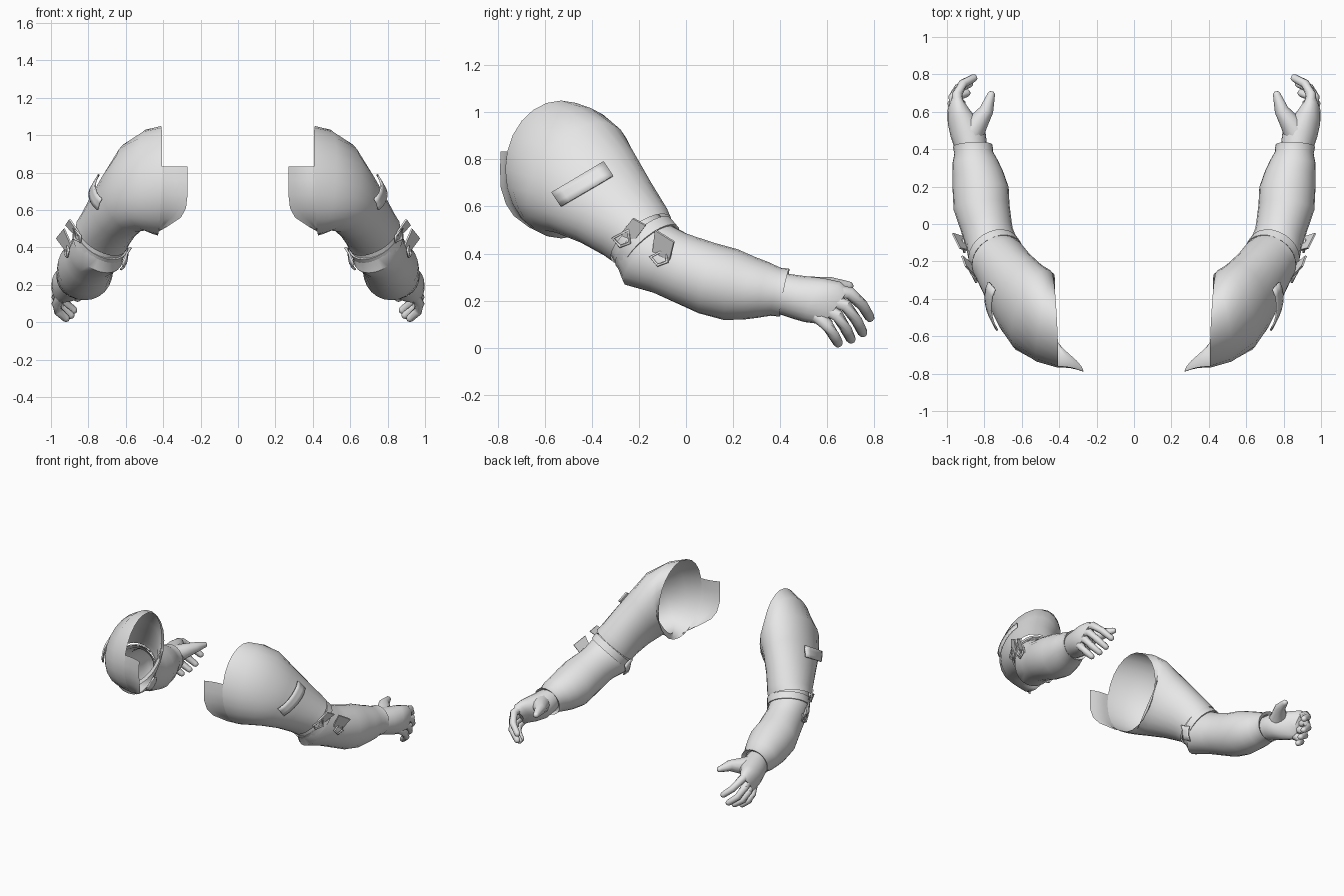
import bpy, bmesh, math
from mathutils import Vector
from mathutils.bvhtree import BVHTree

cube = bpy.data.objects.get("Cube")
if cube:
    bpy.data.objects.remove(cube)

grey = bpy.data.materials.new("light_grey")
grey.use_nodes = True
colour = (0.8, 0.8, 0.8, 1)
grey.diffuse_color = colour
grey.node_tree.nodes["Principled BSDF"].inputs["Base Color"].default_value = colour


def finish(name, data, thickness=0.0):
    """Link a part, colour it, and mirror it to the other arm."""
    obj = bpy.data.objects.new(name, data)
    bpy.context.scene.collection.objects.link(obj)
    data.materials.append(grey)
    if thickness:
        solid = obj.modifiers.new("thickness", 'SOLIDIFY')
        solid.thickness = thickness
        solid.offset = 0
    obj.modifiers.new("other_arm", 'MIRROR')
    return obj


def mesh_part(name, bm, smooth=True, thickness=0.0):
    bmesh.ops.recalc_face_normals(bm, faces=bm.faces)
    mesh = bpy.data.meshes.new(name)
    bm.to_mesh(mesh)
    bm.free()
    obj = finish(name, mesh, thickness)
    if smooth:
        bpy.ops.object.select_all(action='DESELECT')
        obj.select_set(True)
        bpy.context.view_layer.objects.active = obj
        bpy.ops.object.shade_smooth_by_angle(angle=math.radians(42))
    return obj


def skin(bm, rows, closed):
    """Bridge rows of points with quads."""
    grid = [[bm.verts.new(p) for p in row] for row in rows]
    for a, b in zip(grid, grid[1:]):
        count = len(a)
        for i in range(count if closed else count - 1):
            j = (i + 1) % count
            bm.faces.new((a[i], a[j], b[j], b[i]))
    return grid


def ring(centre, normal, wide, tall, lean=0.0, sides=24):
    """Oval with its wide axis level; lean shears its top toward the body."""
    normal = Vector(normal).normalized()
    across = normal.cross(Vector((0, 0, 1))).normalized()
    up = across.cross(normal) - across * lean
    turns = [math.tau * i / sides for i in range(sides)]
    return [Vector(centre) + across * wide * math.cos(t) + up * tall * math.sin(t) for t in turns]


def loft(name, sections, sides=24, cap_start=False, cap_end=False):
    bm = bmesh.new()
    grid = skin(bm, [ring(*s, sides=sides) for s in sections], True)
    if cap_start:
        bm.faces.new(grid[0])
    if cap_end:
        bm.faces.new(grid[-1])
    return mesh_part(name, bm)


def finger(name, points, start, end):
    """Tapered tube with a rounded tip."""
    points = [Vector(p) for p in points]
    last = len(points) - 1
    sections = []
    for i, p in enumerate(points):
        aim = points[min(i + 1, last)] - points[max(i - 1, 0)]
        r = start + (end - start) * i / last
        sections.append((p, aim, r, r))
    aim = (points[-1] - points[-2]).normalized()
    for angle in (0.6, 1.2):
        r = end * math.cos(angle)
        sections.append((points[-1] + aim * end * math.sin(angle), aim, r, r))
    return loft(name, sections, 10, True, True)


# Sleeve: upper part ends in a hem that overlaps the lower part
upper = [
    ((.42, -.53, .757), (1, -.05, .03), .238, .293),
    ((.475, -.50, .75), (1, .2, -.1), .24, .28, .1),
    ((.54, -.46, .725), (.8, .45, -.35), .222, .25, .25),
    ((.60, -.395, .662), (.6, .5, -.5), .193, .213, .3),
    ((.66, -.305, .58), (.5, .5, -.6), .17, .183, .22),
    ((.71, -.22, .497), (.4, .5, -.7), .155, .163, .1),
    ((.73, -.19, .462), (.4, .5, -.7), .148, .158),
]
lower = [
    ((.71, -.22, .485), (.4, .5, -.7), .13, .135),
    ((.735, -.185, .435), (.4, .6, -.7), .135, .14),
    ((.75, -.15, .388), (.35, .65, -.65), .142, .165),
    ((.775, -.07, .36), (.3, .8, -.5), .135, .146),
    ((.79, -.01, .335), (.2, .9, -.35), .138, .146),
    ((.815, .09, .295), (.1, 1, -.25), .15, .153),
    ((.82, .19, .268), (.05, 1, -.2), .15, .153),
    ((.835, .27, .252), (.1, 1, -.2), .135, .135),
    ((.85, .33, .245), (.1, 1, -.2), .122, .12),
    ((.857, .38, .238), (.05, 1, -.2), .104, .104),
    ((.862, .418, .234), (.05, 1, -.2), .106, .104),
    ((.86, .40, .234), (.05, 1, -.2), .08, .085),
]
loft("upper_sleeve", upper)
loft("lower_sleeve", lower)

# Chest flap growing out of the front of the shoulder opening
flap_edge = ((.27, -.787, .833), (.27, -.79, .76), (.27, -.787, .68), (.278, -.765, .61),
             (.305, -.732, .56), (.38, -.665, .51), (.45, -.58, .47))
rim = ring(*upper[0])
rows = []
for i, edge in enumerate(flap_edge):
    bow = Vector((0, .008, 0))
    rows.append([Vector(edge).lerp(rim[1 - i], k / 4) + bow * math.sin(math.pi * k / 4)
                 for k in range(5)])
bm = bmesh.new()
skin(bm, rows, False)
mesh_part("chest_flap", bm)

# Elbow strap
strap_aim = (.38, .6, -.7)
strap = [((.738 + .4 * d, -.165 + .6 * d, .43 - .7 * d), strap_aim, r, r + .01)
         for d, r in ((-.025, .138), (-.025, .147), (.025, .147), (.025, .138))]
loft("elbow_strap", strap)

# Sleeve surface used to seat the plates
bm = bmesh.new()
skin(bm, [ring(*s) for s in upper], True)
skin(bm, [ring(*s) for s in lower], True)
surface = BVHTree.FromBMesh(bm)
bm.free()


def seat(y, z, lift, side=1):
    """Point on the sleeve as seen along x, lifted off the surface."""
    hit = surface.ray_cast(Vector((side * 3, y, z)), Vector((-side, 0, 0)))[0]
    return Vector((hit.x + side * lift, y, z))


def plate(name, corners, lift, side=1, steps=6):
    a, b, c, d = [Vector(p) for p in corners]
    rows = []
    for i in range(steps + 1):
        start, end = a.lerp(b, i / steps), d.lerp(c, i / steps)
        cells = [start.lerp(end, k / 3) for k in range(4)]
        rows.append([seat(p.x, p.y, lift, side) for p in cells])
    bm = bmesh.new()
    skin(bm, rows, False)
    return mesh_part(name, bm, thickness=.01)


plate("arm_patch", ((-.57, .66), (-.35, .79), (-.31, .73), (-.53, .60)), .025)
plate("inner_strap_tab", ((-.18, .40), (-.12, .37), (-.15, .28), (-.21, .31)), .022, -1)

# Strap ends that stand away from the arm
flaps = {
    "rear_strap_end": ((.85, -.28, .48), (.86, -.22, .455), (.92, -.17, .52), (.90, -.225, .55)),
    "front_strap_end": ((.89, -.14, .41), (.91, -.07, .37), (.97, -.05, .45), (.93, -.13, .50)),
}
for name, corners in flaps.items():
    bm = bmesh.new()
    bm.faces.new([bm.verts.new(p) for p in corners])
    mesh_part(name, bm, smooth=False, thickness=.01)

# Wire buckles
for name, y, z in (("rear_buckle", -.275, .465), ("front_buckle", -.115, .385)):
    curve = bpy.data.curves.new(name, 'CURVE')
    curve.dimensions = '3D'
    curve.bevel_depth = .007
    curve.bevel_resolution = 1
    spline = curve.splines.new('POLY')
    corners = ((-.035, .0), (-.005, -.035), (.035, -.02), (.03, .035))
    spline.points.add(len(corners) - 1)
    for point, (dy, dz) in zip(spline.points, corners):
        point.co = (*seat(y + dy, z + dz, .015), 1)
    spline.use_cyclic_u = True
    finish(name, curve)

# Hand
palm = [
    ((.865, .37, .235), (.1, 1, -.1), .075, .085),
    ((.874, .42, .226), (.1, 1, -.1), .088, .089),
    ((.887, .48, .213), (.15, 1, -.2), .094, .094),
    ((.916, .545, .202), (.15, 1, -.45), .08, .102),
    ((.94, .60, .192), (0, .8, -.5), .058, .104),
    ((.948, .635, .175), (-.1, .8, -.6), .038, .092),
]
loft("palm", palm, 20, True, True)

# Fingers: knuckle, middle joint, end joint, tip
fingers = {
    "index_finger": ((.94, .62, .24), (.945, .695, .232), (.915, .75, .18), (.858, .78, .13)),
    "middle_finger": ((.95, .61, .205), (.965, .68, .178), (.94, .725, .115), (.88, .75, .065)),
    "ring_finger": ((.95, .59, .17), (.97, .645, .135), (.95, .68, .078), (.895, .70, .038)),
    "little_finger": ((.95, .56, .135), (.97, .60, .097), (.96, .625, .057), (.92, .645, .022)),
}
for name, joints in fingers.items():
    finger(name, joints, .031, .021)
finger("thumb", ((.875, .47, .235), (.835, .54, .25), (.788, .61, .265), (.764, .69, .262)), .072, .021)
